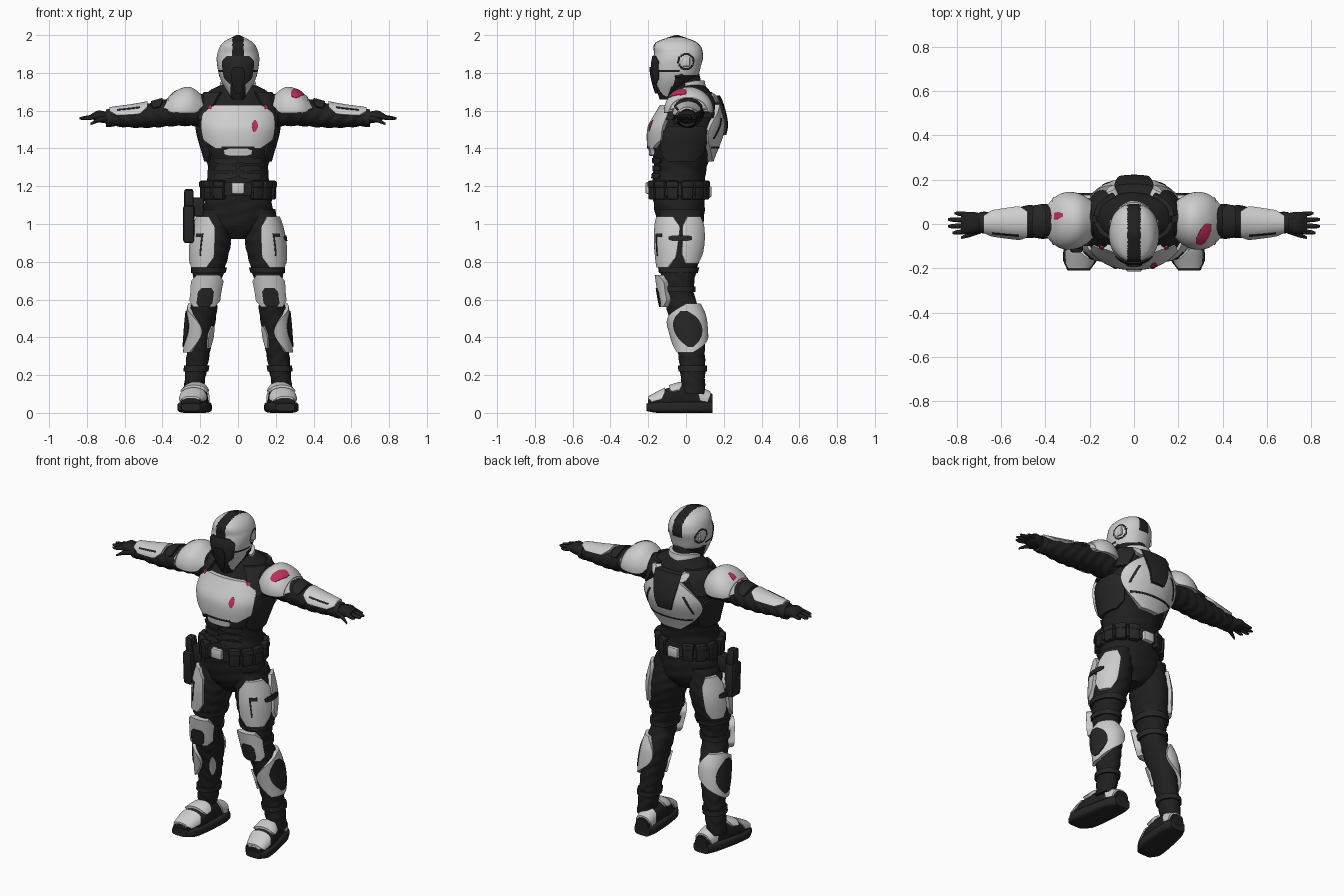
import bpy, bmesh
from math import sin, cos, pi, radians, copysign, hypot
from mathutils import Matrix

cube = bpy.data.objects.get("Cube")
if cube:
    bpy.data.objects.remove(cube)


def material(name, *rgb):
    m = bpy.data.materials.new(name)
    m.use_nodes = True
    m.diffuse_color = (*rgb, 1)
    m.node_tree.nodes["Principled BSDF"].inputs["Base Color"].default_value = (*rgb, 1)
    return m


WHITE = material("armour_white", .62, .61, .61)
BLACK = material("suit_black", .014, .014, .014)
GEAR = material("gear_black", .019, .019, .019)
RED = material("paint_red", .5, .03, .1)


def finish(name, bm, mats, rule=None):
    bmesh.ops.recalc_face_normals(bm, faces=bm.faces)
    mesh = bpy.data.meshes.new(name)
    bm.to_mesh(mesh)
    bm.free()
    for m in mats:
        mesh.materials.append(m)
    if rule:
        for face in mesh.polygons:
            face.material_index = rule(*face.center)
    mesh.shade_smooth()
    mesh.set_sharp_from_angle(angle=radians(40))
    bpy.context.scene.collection.objects.link(bpy.data.objects.new(name, mesh))


def section(rows, t):
    """Smooth height and radii of a body profile at t."""
    i = next((k for k in range(len(rows) - 1) if t <= rows[k + 1][0]), len(rows) - 2)
    a, b = rows[i], rows[i + 1]
    before, after = rows[max(i - 1, 0)], rows[min(i + 2, len(rows) - 1)]
    h = b[0] - a[0]
    f = (t - a[0]) / h
    out = []
    for k in range(1, len(a)):
        start = (b[k] - before[k]) / (b[0] - before[0]) * h
        end = (after[k] - a[k]) / (after[0] - a[0]) * h
        d = b[k] - a[k]
        out.append(a[k] + f * start + f * f * (3 * d - 2 * start - end) + f ** 3 * (start + end - 2 * d))
    return out


def at(body, t, ang, off=0, s=1):
    """Point on a body at position t and angle ang, pushed outward by off."""
    axis, power, lean, rows = body
    v, ru, rv = section(rows, t)
    c, d = cos(ang), sin(ang)
    u = lean(t) + (ru + off) * copysign(abs(c) ** (2 / power), c)
    v += (rv + off) * copysign(abs(d) ** (2 / power), d)
    x, y, z = {"x": (t, u, v), "y": (u, t, v), "z": (u, v, t)}[axis]
    return s * x, y, z


def loft(name, body, mats, s=1, n=40, steps=24, folds=0, rule=None):
    """Closed tube through the sections of a body profile."""
    bm = bmesh.new()
    low, high = body[-1][0][0], body[-1][-1][0]
    rings = []
    for i in range(steps + 1):
        t = low + (high - low) * i / steps
        angles = [2 * pi * j / n for j in range(n)]
        rings.append([bm.verts.new(at(body, t, a, folds * sin(t * 95 + 3 * sin(2 * a)), s)) for a in angles])
    for a, b in zip(rings, rings[1:]):
        for j in range(n):
            bm.faces.new((a[j], a[j - 1], b[j - 1], b[j]))
    bm.faces.new(rings[0])
    bm.faces.new(rings[-1])
    finish(name, bm, mats, rule)


# Plate outlines: share of the full spread from bottom to top
def band(f):
    return 1


def cut(f):
    return min(1, .6 + 2 * min(f, 1 - f))


def oval(f):
    return max(.2, sin(pi * f) ** .6)


def kite(f):
    return .3 + .7 * sin(pi * f)


def taper(f):
    return .4 + .6 * f


def clamp(i, top):
    return min(max(i, 0), top)


def plate(name, body, low, high, facing, spread, mat, s=1, shape=cut, off=.02, base=-.01, twist=0):
    """Raised armour shell following a body, with a rim sunk to base."""
    bm = bmesh.new()
    rows, cols = 16, 24
    grid = []
    for i in range(-1, rows + 2):
        f = clamp(i, rows) / rows
        line = []
        for j in range(-1, cols + 2):
            rim = i != clamp(i, rows) or j != clamp(j, cols)
            ang = facing + twist * (f - .5) + spread * shape(f) * (2 * clamp(j, cols) / cols - 1)
            line.append(bm.verts.new(at(body, low + (high - low) * f, radians(ang), base if rim else off, s)))
        grid.append(line)
    for a, b in zip(grid, grid[1:]):
        for j in range(len(a) - 1):
            bm.faces.new((a[j], a[j + 1], b[j + 1], b[j]))
    bmesh.ops.remove_doubles(bm, verts=bm.verts, dist=.00001)
    finish(name, bm, [mat])


def box(name, loc, size, mat, turn=0, tilt=0, bevel=.008):
    bm = bmesh.new()
    bmesh.ops.create_cube(bm, size=1)
    bmesh.ops.scale(bm, vec=size, verts=bm.verts)
    bmesh.ops.bevel(bm, geom=bm.edges[:], offset=bevel, segments=2, affect="EDGES", profile=.5)
    place = Matrix.Translation(loc) @ Matrix.Rotation(turn, 4, "Z") @ Matrix.Rotation(tilt, 4, "X")
    bmesh.ops.transform(bm, verts=bm.verts, matrix=place)
    finish(name, bm, [mat])


def middle(t):
    return 0


def arm_line(t):
    return .02 - t / 50


def leg_line(t):
    return .25 - t / 8


def foot_line(t):
    return .22 - t / 7


# Body profiles: axis, squareness, centre line, then position, offset and radii
TORSO = "z", 2.2, middle, [(.92, -.03, .05, .07), (1, -.03, .17, .12), (1.2, -.04, .17, .14), (1.3, -.03, .16, .14),
                           (1.5, 0, .21, .18), (1.6, .02, .2, .15), (1.7, .03, .16, .1), (1.74, .02, .08, .07)]
NECK = "z", 2, middle, [(1.6, .01, .1, .09), (1.7, 0, .08, .09), (1.84, -.02, .07, .08)]
HEAD = "z", 2.2, middle, [(1.66, -.1, .03, .04), (1.76, -.06, .09, .11), (1.84, -.05, .11, .13),
                          (1.9, -.04, .11, .13), (1.96, -.05, .08, .11), (2, -.05, .01, .01)]
LEG = "z", 2.1, leg_line, [(.1, .04, .05, .06), (.3, .03, .06, .07), (.5, 0, .07, .09), (.65, -.04, .07, .08),
                           (.9, -.03, .1, .12), (1.08, -.03, .08, .11)]
ARM = "x", 2, arm_line, [(.1, 1.6, .08, .09), (.3, 1.6, .08, .08), (.5, 1.57, .07, .06), (.7, 1.56, .04, .04)]
HAND = "x", 2.4, arm_line, [(.68, 1.56, .04, .03), (.74, 1.57, .05, .03), (.78, 1.57, .04, .01)]
PAD = "x", 2, arm_line, [(.17, 1.6, .07, .06), (.25, 1.6, .12, .12), (.33, 1.6, .12, .1), (.4, 1.59, .07, .04)]
FOOT = "y", 2.3, foot_line, [(-.2, .05, .05, .03), (-.1, .07, .07, .06), (0, .08, .06, .07), (.14, .06, .04, .04)]
SOLE = "y", 4, foot_line, [(-.21, .03, .05, .02), (-.15, .03, .08, .03), (.08, .03, .07, .03), (.14, .03, .05, .03)]
FRONT, BACK, OUTER, TOP, AROUND = -90, 90, 0, 90, 180


# Helmet with visor, crest stripe, ear ring and jaw gaps
def helmet_colour(x, y, z):
    x = abs(x)
    stripe = x < .03 and z > 1.86
    chin = y < -.06 and x < .04 and z < 1.8
    nape = z < 1.79 and y > -.05 - (1.79 - z) * .4
    ear_ring = x > .08 and abs(hypot(y, z - 1.86) - .04) < .005
    jaw_line = x > .07 and y < -.03 and abs(z - 1.81) < .006
    return int(stripe or chin or nape or ear_ring or jaw_line)


loft("neck", NECK, [BLACK])
loft("helmet", HEAD, [WHITE, BLACK], n=96, steps=90, rule=helmet_colour)
plate("visor", HEAD, 1.74, 1.89, FRONT, 45, GEAR, off=.006)
plate("visor_snout", HEAD, 1.69, 1.83, FRONT, 17, BLACK, off=.014)
plate("collar", NECK, 1.7, 1.76, BACK, 90, WHITE)

# Torso with chest and back armour
loft("torso", TORSO, [BLACK], n=56, steps=60, folds=.002)
plate("chest_plate", TORSO, 1.4, 1.63, FRONT, 54, WHITE, off=.026)
plate("chest_tab", TORSO, 1.36, 1.4, FRONT, 20, WHITE)
plate("chest_tab_gap", TORSO, 1.4, 1.41, FRONT, 22, GEAR, shape=band, off=.028)
plate("chest_paint", TORSO, 1.49, 1.55, -70, 4, RED, shape=kite, off=.028)
plate("back_plate", TORSO, 1.33, 1.64, BACK, 56, WHITE, shape=kite, off=.026)
plate("back_spine", TORSO, 1.47, 1.68, BACK, 22, GEAR, shape=taper, off=.04)
plate("back_seam", TORSO, 1.4, 1.41, BACK, 40, GEAR, shape=band, off=.028)

# Belt with buckles, and the holster on the right hip
plate("belt", TORSO, 1.15, 1.22, BACK, AROUND, GEAR, shape=band)
box("front_buckle", (0, -.2, 1.19), (.07, .03, .06), WHITE)
box("back_buckle", (0, .12, 1.17), (.07, .03, .06), WHITE)
box("holster", (-.26, -.08, 1), (.06, .09, .2), GEAR, tilt=.05, bevel=.015)
box("pistol_grip", (-.26, -.08, 1.13), (.05, .06, .11), GEAR, tilt=.1, bevel=.015)
box("holster_strap", (-.21, -.07, 1.09), (.06, .06, .1), GEAR)

for s, side in ((1, "left_"), (-1, "right_")):
    # Vest, straps and pouches
    box(side + "ear_cap", (s * .104, 0, 1.86), (.014, .04, .05), WHITE, bevel=.005)
    box(side + "jaw_vent", (s * .09, -.04, 1.79), (.02, .05, .03), GEAR)
    plate(side + "shoulder_strap", TORSO, 1.55, 1.7, -35, 26, GEAR, s, taper)
    plate(side + "back_strap", TORSO, 1.56, 1.7, 32, 30, GEAR, s, taper)
    plate(side + "strap_paint", TORSO, 1.61, 1.63, -50, 3, RED, s, off=.028)
    plate(side + "nape_plate", TORSO, 1.64, 1.69, 64, 7, WHITE, s, off=.03, twist=-12)
    plate(side + "side_vest", TORSO, 1.33, 1.52, OUTER, 40, GEAR, s, off=.014)
    plate(side + "back_groove", TORSO, 1.45, 1.56, 56, 2, GEAR, s, band, off=.028, twist=15)
    for k in range(3):
        z = 1.24 + .04 * k
        plate(side + f"abdomen_{k}", TORSO, z, z + .03, -66, 22, GEAR, s, off=.008)
    for deg in range(-60, 80, 25):
        x, y, z = at(TORSO, 1.18, radians(deg), .012, s)
        box(side + f"pouch_{deg}", (x, y, z), (.034, .06, .1), GEAR, turn=s * radians(deg))
        box(side + f"pouch_flap_{deg}", (x, y, z + .03), (.042, .066, .035), GEAR, turn=s * radians(deg))

    # Legs with thigh, knee and shin armour
    loft(side + "leg", LEG, [BLACK], s, steps=90, folds=.002)
    plate(side + "thigh_front", LEG, .77, 1.04, -50, 46, WHITE, s, twist=12)
    plate(side + "thigh_back", LEG, .79, 1.04, 35, 31, WHITE, s)
    plate(side + "thigh_clip", LEG, .91, .94, OUTER, 24, GEAR, s, off=.025)
    plate(side + "thigh_groove", LEG, .83, .94, -63, 2, GEAR, s, band, off=.023)
    plate(side + "thigh_slot", LEG, .93, .95, -54, 11, GEAR, s, band, off=.023)
    plate(side + "knee_pad", LEG, .56, .73, FRONT, 52, WHITE, s, off=.034)
    plate(side + "knee_inset", LEG, .56, .66, FRONT, 22, GEAR, s, off=.039)
    for name, z in (("boot_cuff", .22), ("knee_strap", .64), ("thigh_band", .74)):
        plate(side + name, LEG, z, z + .03, BACK, AROUND, GEAR, s, band, off=.01)
    plate(side + "shin_guard", LEG, .32, .58, 10, 100, WHITE, s, kite, twist=70)
    plate(side + "shin_inset", LEG, .35, .54, OUTER, 42, GEAR, s, oval, off=.025)
    plate(side + "shin_inner", LEG, .34, .46, -140, 16, WHITE, s, kite, off=.012)

    # Boots
    loft(side + "boot", FOOT, [BLACK], s)
    loft(side + "sole", SOLE, [GEAR], s)
    plate(side + "toe_cap", FOOT, -.2, -.11, TOP, 85, WHITE, s, off=.008)
    plate(side + "instep_plate", FOOT, -.09, -.02, TOP, 62, WHITE, s, off=.014)
    plate(side + "heel_plate", FOOT, .06, .13, TOP, 95, WHITE, s, off=.01)

    # Arms, hands and shoulder pads
    loft(side + "arm", ARM, [BLACK], s, steps=70, folds=.0025)
    plate(side + "forearm_guard", ARM, .48, .68, 100, 68, WHITE, s, off=.016)
    plate(side + "forearm_groove", ARM, .52, .64, 138, 4, GEAR, s, band, off=.019)
    plate(side + "elbow_guard", ARM, .4, .46, TOP, 60, GEAR, s, off=.012)
    plate(side + "wrist_cuff", ARM, .67, .7, TOP, AROUND, GEAR, s, band, off=.006)
    loft(side + "hand", HAND, [BLACK], s)
    for k, tip in enumerate((.82, .84, .84, .81)):
        spread = .025 * (k - 1.5)
        finger = "x", 2, lambda t: spread * (1 + 3 * (t - .75)) + .005, [
            (.75, 1.57, .012, .013), (tip - .02, 1.56, .01, .01), (tip, 1.56, .005, .005)]
        loft(side + f"finger_{k}", finger, [BLACK], s, n=12)
    thumb = "x", 2, lambda t: .25 - t * .4, [(.69, 1.56, .016, .016), (.74, 1.55, .013, .013), (.78, 1.53, .006, .006)]
    loft(side + "thumb", thumb, [BLACK], s, n=12)
    plate(side + "shoulder_pad", PAD, .17, .4, TOP, 96, WHITE, s, off=.004, base=-.02)
    plate(side + "shoulder_rim", PAD, .36, .37, TOP, 90, WHITE, s, band, off=.008)
plate("left_shoulder_paint", PAD, .28, .35, 120, 22, RED, shape=kite, off=.007, twist=-30)
plate("right_shoulder_paint", PAD, .32, .38, 78, 8, RED, -1, kite, off=.007)
